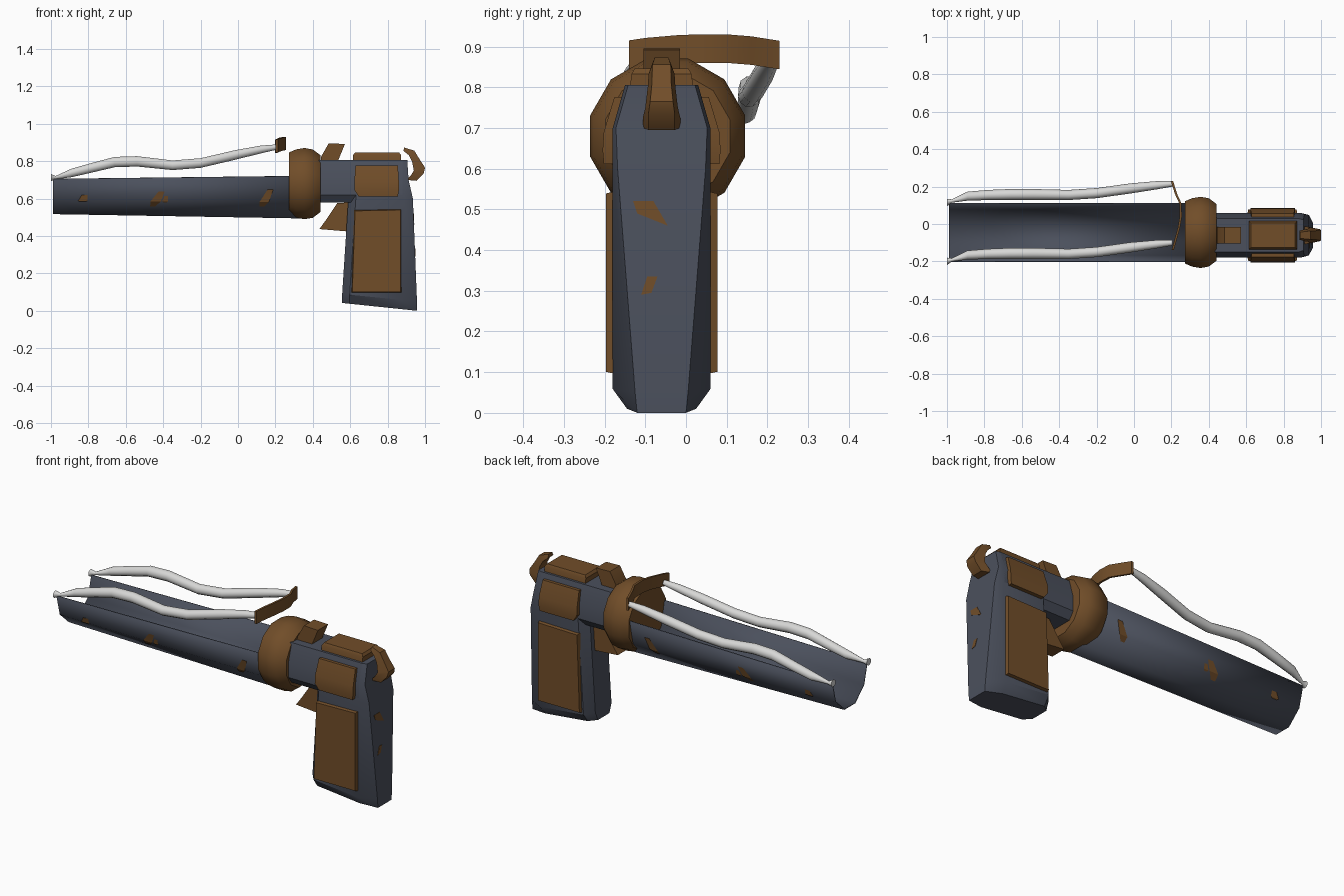
import bpy, bmesh, math

if "Cube" in bpy.data.objects:
    bpy.data.objects.remove(bpy.data.objects["Cube"])

def material(name, rgb):
    m = bpy.data.materials.new(name)
    m.diffuse_color = (*rgb, 1)
    m.use_nodes = True
    m.node_tree.nodes["Principled BSDF"].inputs["Base Color"].default_value = m.diffuse_color
    return m

NAVY = material("blued steel", (0.070, 0.080, 0.108))
RUST = material("rusty brown", (0.165, 0.075, 0.022))
WHITE = material("pale tube", (0.68, 0.68, 0.67))
BODY_Y, BARREL_Y = -0.06, -0.045

def finish(bm, name, mat, angle=30, bevel=0):
    bmesh.ops.recalc_face_normals(bm, faces=bm.faces)
    me = bpy.data.meshes.new(name)
    bm.to_mesh(me)
    bm.free()
    me.materials.append(mat)
    ob = bpy.data.objects.new(name, me)
    bpy.context.collection.objects.link(ob)
    bpy.ops.object.select_all(action='DESELECT')
    ob.select_set(True)
    bpy.context.view_layer.objects.active = ob
    bpy.ops.object.shade_smooth_by_angle(angle=math.radians(angle))
    if bevel:
        b = ob.modifiers.new("bevel", 'BEVEL')
        b.width, b.segments = bevel, 1
    return ob

def loft(name, rings, mat, angle=30, closed=True, caps=True, bevel=0):
    """Skin a list of equal-sized point rings."""
    bm = bmesh.new()
    vs = [[bm.verts.new(p) for p in r] for r in rings]
    n = len(rings[0])
    for a, b in zip(vs, vs[1:]):
        for i in range(n if closed else n - 1):
            j = (i + 1) % n
            bm.faces.new((a[i], a[j], b[j], b[i]))
    if caps:
        bm.faces.new(vs[0])
        bm.faces.new(vs[-1])
    return finish(bm, name, mat, angle, bevel)

def slab(name, pts, y0, y1, mat=RUST, inset=0, bevel=0):
    """Extrude an x-z outline from y0 to y1, shrinking the y1 side by inset."""
    cx = sum(p[0] for p in pts) / len(pts)
    cz = sum(p[1] for p in pts) / len(pts)
    top = [(x - math.copysign(inset, x - cx), y1, z - math.copysign(inset, z - cz)) for x, z in pts]
    return loft(name, [[(x, y0, z) for x, z in pts], top], mat, bevel=bevel)

# Receiver body: chamfered section run along x
half = [(0.09, 0.805), (0.12, 0.70), (0.12, 0.62), (0.09, 0.58)]
sec = half + [(-y, z) for y, z in reversed(half)]
loft("receiver", [[(x, BODY_Y + y, z) for y, z in sec] for x in (0.40, 0.88)], NAVY)

# Grip: front x, side x, back x, side half width, back half width, z
def grip_ring(xf, xs, xb, hw, wb, z, slope):
    plan = [(xf, 0.6 * hw), (xf + 0.04, hw), (xs, hw), (xb, wb)]
    plan += [(x, -y) for x, y in reversed(plan)]
    return [(x, BODY_Y + y, z - slope * (x - xf)) for x, y in plan]

loft("grip", [grip_ring(*r) for r in (
    (0.555, 0.86, 0.957, 0.085, 0.06, 0.042, 0.104),
    (0.557, 0.87, 0.957, 0.12, 0.065, 0.09, 0.10),
    (0.590, 0.89, 0.935, 0.12, 0.108, 0.60, 0),
    (0.600, 0.89, 0.912, 0.12, 0.112, 0.70, 0),
    (0.620, 0.88, 0.905, 0.09, 0.082, 0.805, 0))], NAVY, 35)

# Grip plates and receiver plates on both sides
for s, side in ((-1, "front"), (1, "rear")):
    slab("grip_plate_" + side, [(0.605, 0.095), (0.875, 0.095), (0.875, 0.545), (0.62, 0.54)],
         BODY_Y + s * 0.11, BODY_Y + s * 0.137, inset=0.006)
    rows = [(0.645, 0.855, 0.612, 0.10, 0.142), (0.622, 0.86, 0.645, 0.10, 0.145),
            (0.622, 0.86, 0.69, 0.10, 0.142), (0.628, 0.855, 0.776, 0.08, 0.116)]
    loft("receiver_plate_" + side,
         [[(x, BODY_Y + s * y, z) for x, y in ((a, i), (a, o), (b, o), (b, i))]
          for a, b, z, i, o in rows], RUST)

# Top plate
loft("top_plate", [[(x, BODY_Y + y, z) for x, y in ((a, -w), (b, -w), (b, w), (a, w))]
                   for a, b, w, z in ((0.615, 0.872, 0.078, 0.795), (0.615, 0.872, 0.074, 0.832),
                                      (0.625, 0.862, 0.066, 0.846))], RUST)

# Collar: rounded twelve-sided ring with closed ends
collar = []
for x, r in ((0.272, 0.172), (0.31, 0.189), (0.355, 0.197), (0.40, 0.189), (0.44, 0.158)):
    collar.append([(x, BARREL_Y + r * math.cos(a), 0.68 + r * math.sin(a))
                   for a in (math.radians(30 * k + 15) for k in range(12))])
loft("collar", collar, RUST, 40)

# Open trough barrel
def trough(x):
    t = (x + 0.99) / 1.33
    return 0.705 + 0.016 * t, 0.195 + 0.041 * t      # rim height, depth

def trough_ring(x):
    zt, d = trough(x)
    return [(x, BARREL_Y + 0.155 * math.cos(a), zt - d * math.sin(a))
            for a in (math.radians(36 * k) for k in range(6))]

barrel = loft("trough_barrel", [trough_ring(x) for x in (-0.99, 0.34)], NAVY, 40, False, False)
sol = barrel.modifiers.new("thickness", 'SOLIDIFY')
sol.thickness, sol.offset = 0.006, 0

# Rust patches following the barrel wall: x, z top, z bottom, width, lean
def patch(name, s, x, z1, z0, w, lean):
    zt, d = trough(x)
    zk = zt - d * math.sin(math.radians(36))
    yk = 0.155 * math.cos(math.radians(36))
    slope = 0.077 / (d * 0.363)
    rows = [(z1, yk + (z1 - zk) * (0.155 - yk) / (zt - zk)), (zk, yk), (z0, yk - (zk - z0) * slope)]
    bm = bmesh.new()
    vs = []
    for (z, y), k in zip(rows, (0.6, 1, 0.5)):
        c = x + lean * (z - zk)
        vs.append([bm.verts.new((c + e * w * k / 2, BARREL_Y + s * (y + 0.006), z - 0.002)) for e in (-1, 1)])
    for a, b in zip(vs, vs[1:]):
        bm.faces.new((a[0], a[1], b[1], b[0]))
    finish(bm, name, RUST)

for i, p in enumerate(((-0.83, 0.62, 0.585, 0.05, 0.3), (-0.44, 0.64, 0.56, 0.055, 0.6),
                       (-0.39, 0.615, 0.58, 0.03, 0.2), (0.14, 0.65, 0.56, 0.05, 0.5))):
    for s in (-1, 1):
        patch(f"barrel_rust_{i}_{'front' if s < 0 else 'rear'}", s, *p)

# Rust patches on the grip back: outline in y-z
for i, pts in enumerate((((-0.13, 0.52), (-0.08, 0.52), (-0.045, 0.46), (-0.12, 0.49)),
                         ((-0.095, 0.335), (-0.07, 0.335), (-0.085, 0.295), (-0.11, 0.29)))):
    back = [(0.957 - (z - 0.05) * 0.04 + 0.002, y, z) for y, z in pts]
    loft(f"grip_rust_{i}", [[(x + o, y, z) for x, y, z in back] for o in (-0.005, 0)], RUST)

# Two wavy tubes with flared muzzle ends: x, y, z, radius
path = [(-1.0, -0.20, 0.712, 0.020), (-0.975, -0.192, 0.712, 0.009), (-0.89, -0.166, 0.737, 0.024),
        (-0.78, -0.160, 0.765, 0.027), (-0.66, -0.157, 0.795, 0.029), (-0.54, -0.157, 0.799, 0.029),
        (-0.35, -0.160, 0.778, 0.027), (-0.20, -0.150, 0.790, 0.027), (-0.02, -0.125, 0.832, 0.027),
        (0.12, -0.108, 0.862, 0.022), (0.205, -0.10, 0.875, 0.015)]
for dy, side in ((0, "front"), (0.315, "rear")):
    loft("tube_" + side,
         [[(x, y + dy + r * math.cos(k * math.pi / 5), z + r * math.sin(k * math.pi / 5))
           for k in range(10)] for x, y, z, r in path], WHITE, 50)

# Strap joining the tube ends: thin curved band
strap = [(0.207, -0.14, 0.880), (0.218, -0.10, 0.886), (0.240, -0.02, 0.893), (0.250, 0.04, 0.895),
         (0.248, 0.11, 0.894), (0.225, 0.16, 0.890), (0.203, 0.23, 0.879)]
loft("strap", [[(x + dx, y, z + dz) for dx, dz in
                ((-0.006, -0.035), (0.006, -0.035), (0.006, 0.035), (-0.006, 0.035))]
               for x, y, z in strap], RUST, 40)

# Front sight and trigger
slab("sight", [(0.44, 0.79), (0.445, 0.825), (0.485, 0.895), (0.572, 0.892), (0.53, 0.79)],
     BODY_Y - 0.045, BODY_Y + 0.045)
slab("trigger", [(0.435, 0.437), (0.47, 0.485), (0.53, 0.575), (0.60, 0.58), (0.59, 0.424)],
     BODY_Y - 0.045, BODY_Y + 0.045)

# Hammer: curved spur, inner and outer points with half width
spur = [((0.90, 0.70), (0.955, 0.695), 0.046), ((0.925, 0.725), (0.993, 0.735), 0.046),
        ((0.940, 0.750), (1.0, 0.765), 0.040), ((0.930, 0.800), (0.972, 0.808), 0.034),
        ((0.913, 0.832), (0.943, 0.856), 0.032), ((0.885, 0.855), (0.888, 0.873), 0.024)]
loft("hammer", [[(i[0], BODY_Y - w, i[1]), (o[0], BODY_Y - w * 0.7, o[1]),
                 (o[0], BODY_Y + w * 0.7, o[1]), (i[0], BODY_Y + w, i[1])] for i, o, w in spur], RUST, 40)
